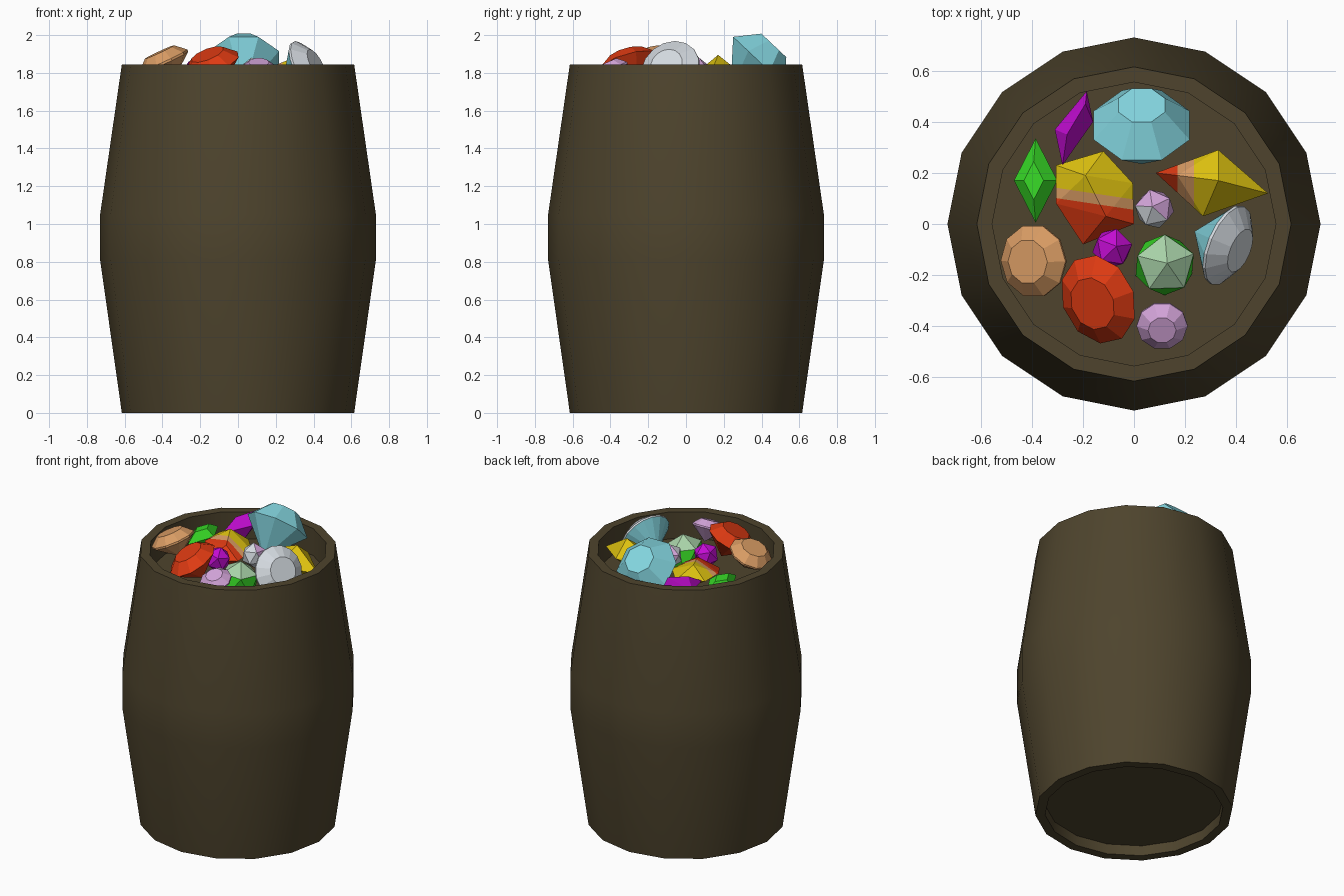
import bpy, bmesh, math
from mathutils import Vector, Matrix

if "Cube" in bpy.data.objects:
    bpy.data.objects.remove(bpy.data.objects["Cube"])

def lin(c):
    c /= 255
    return c / 12.92 if c <= 0.04045 else ((c + 0.055) / 1.055) ** 2.4

MATS = {}
for name, rgb in {
    "brown": (78, 68, 45), "red": (222, 58, 18), "orange": (217, 156, 100),
    "yellow": (220, 192, 15), "green": (55, 218, 38), "pale_green": (168, 210, 168),
    "cyan": (132, 214, 224), "magenta": (195, 12, 210), "lilac": (212, 165, 218),
    "white": (212, 218, 224),
}.items():
    m = bpy.data.materials.new(name)
    m.diffuse_color = (*[lin(c) for c in rgb], 1)
    m.use_nodes = True
    m.node_tree.nodes["Principled BSDF"].inputs["Base Color"].default_value = m.diffuse_color
    MATS[name] = m

def finish(name, bm, colors, rule=None, matrix=None):
    """Colour faces by rule(local centre) -> slot, then place the object."""
    bmesh.ops.recalc_face_normals(bm, faces=bm.faces)
    if rule:
        for f in bm.faces:
            f.material_index = rule(f.calc_center_median())
    if matrix:
        bm.transform(matrix)
    me = bpy.data.meshes.new(name)
    bm.to_mesh(me)
    bm.free()
    for c in colors:
        me.materials.append(MATS[c])
    ob = bpy.data.objects.new(name, me)
    bpy.context.collection.objects.link(ob)
    return ob

def placed(loc, axis, spin=0):
    """Matrix turning local z to the axis direction."""
    q = Vector((0, 0, 1)).rotation_difference(Vector(axis).normalized())
    return Matrix.Translation(loc) @ q.to_matrix().to_4x4() @ Matrix.Rotation(math.radians(spin), 4, 'Z')

def hull(points):
    bm = bmesh.new()
    for p in points:
        bm.verts.new(p)
    bmesh.ops.convex_hull(bm, input=bm.verts)
    bmesh.ops.dissolve_limit(bm, angle_limit=0.02, verts=bm.verts, edges=bm.edges)
    return bm

def ring(r, z, n, sx=1, sy=1):
    return [(r * sx * math.cos(2 * math.pi * i / n), r * sy * math.sin(2 * math.pi * i / n), z) for i in range(n)]

def brilliant(name, colors, loc, axis, r, table, crown, depth, n=8, spin=0, sx=1, sy=1, belt=0.0):
    """Cut gem: flat table, sloped crown, girdle, pointed base."""
    pts = ring(table, crown, n, sx, sy) + ring(r, 0, n, sx, sy) + [(0, 0, -depth)]
    if belt:
        pts += ring(r, -belt, n, sx, sy)
    rule = (lambda c: int(c.z < -belt - 0.001)) if len(colors) > 1 else None
    return finish(name, hull(pts), colors, rule, placed(loc, axis, spin))

def ico(name, colors, loc, axis, r, spin, rule=None):
    bm = bmesh.new()
    bmesh.ops.create_icosphere(bm, subdivisions=1, radius=r)
    return finish(name, bm, colors, rule, placed(loc, axis, spin))

def banded(name, points, colors, cuts, normal):
    """Shard cut into colour bands along a direction."""
    bm = hull(points)
    d = Vector(normal).normalized()
    for c in cuts:
        bmesh.ops.bisect_plane(bm, geom=bm.verts[:] + bm.edges[:] + bm.faces[:],
                               plane_co=d * c, plane_no=d)
    return finish(name, bm, colors, lambda p: sum(p.dot(d) > c for c in cuts))

# Barrel: one lathed profile with recessed ends
profile = [(0, .07), (.555, .07), (.555, 0), (.615, 0), (.73, .81), (.73, 1.05),
           (.615, 1.845), (.555, 1.845), (.555, 1.66), (0, 1.66)]
bm = bmesh.new()
vs = [bm.verts.new((x, 0, z)) for x, z in profile]
es = [bm.edges.new(p) for p in zip(vs, vs[1:])]
bmesh.ops.spin(bm, geom=vs + es, cent=(0, 0, 0), axis=(0, 0, 1), angle=2 * math.pi, steps=16)
bmesh.ops.remove_doubles(bm, verts=bm.verts, dist=0.0005)
barrel = finish("barrel", bm, ["brown"])
bpy.context.view_layer.objects.active = barrel
barrel.select_set(True)
bpy.ops.object.shade_smooth_by_angle(angle=math.radians(30))
barrel.select_set(False)

# Cut gems
brilliant("cyan_gem", ["cyan"], (.03, .386, 1.862), (0, .69, .73), .203, .098, .115, .22, 8, 22.5)
brilliant("white_gem", ["white", "cyan"], (.37, -.085, 1.82), (.83, -.35, .43), .165, .09, .055, .16, 16, belt=.012)
brilliant("orange_gem", ["orange"], (-.395, -.145, 1.865), (-.42, -.05, .9), .14, .085, .05, .12, 10, sy=1.03, belt=.012)
brilliant("red_gem", ["red"], (-.14, -.295, 1.845), (-.38, -.28, .9), .17, .1, .06, .14, 10, 15, sx=.92, sy=1.07)
brilliant("lilac_gem", ["lilac"], (.11, -.4, 1.82), (0, -.4, .9), .1, .055, .04, .1, 10, belt=.01)
brilliant("green_gem", ["green"], (-.385, .17, 1.77), (-.15, 0, 1), .165, .075, .05, .08, 4, sx=.52)

# Round faceted gems
ico("pale_green_gem", ["green", "pale_green"], (.12, -.16, 1.725), (.08, .05, 1), .13, 20,
    lambda c: int(c.z > .06))
ico("small_lilac_gem", ["white", "lilac"], (.08, .06, 1.8), (-.1, .1, 1), .082, 30,
    lambda c: int(c.x + c.y > .0))
ico("small_magenta_gem", ["magenta"], (-.085, -.095, 1.79), (.2, .1, 1), .082, 10)

# Pointed shards
finish("magenta_shard", hull([(-.185, .52, 1.82), (-.16, .4, 1.81), (-.28, .23, 1.79), (-.31, .37, 1.78),
                              (-.262, .35, 1.86), (-.19, .47, 1.88), (-.22, .37, 1.7)]), ["magenta"])
banded("yellow_red_gem", [(-.12, .285, 1.77), (-.305, .23, 1.79), (-.305, .08, 1.79), (-.2, -.08, 1.74),
                          (0, 0, 1.76), (-.005, .16, 1.77), (-.19, .19, 1.86), (-.11, .03, 1.83), (-.13, .08, 1.67)],
       ["red", "orange", "yellow"], [.055, .095], (.15, 1, 0))
banded("yellow_shard", [(.33, .29, 1.8), (.525, .12, 1.77), (.27, .03, 1.78), (.17, .19, 1.83),
                        (.33, .17, 1.895), (.085, .2, 1.74), (.3, .15, 1.68)],
       ["red", "orange", "yellow"], [.17, .235], (1, 0, 0))
